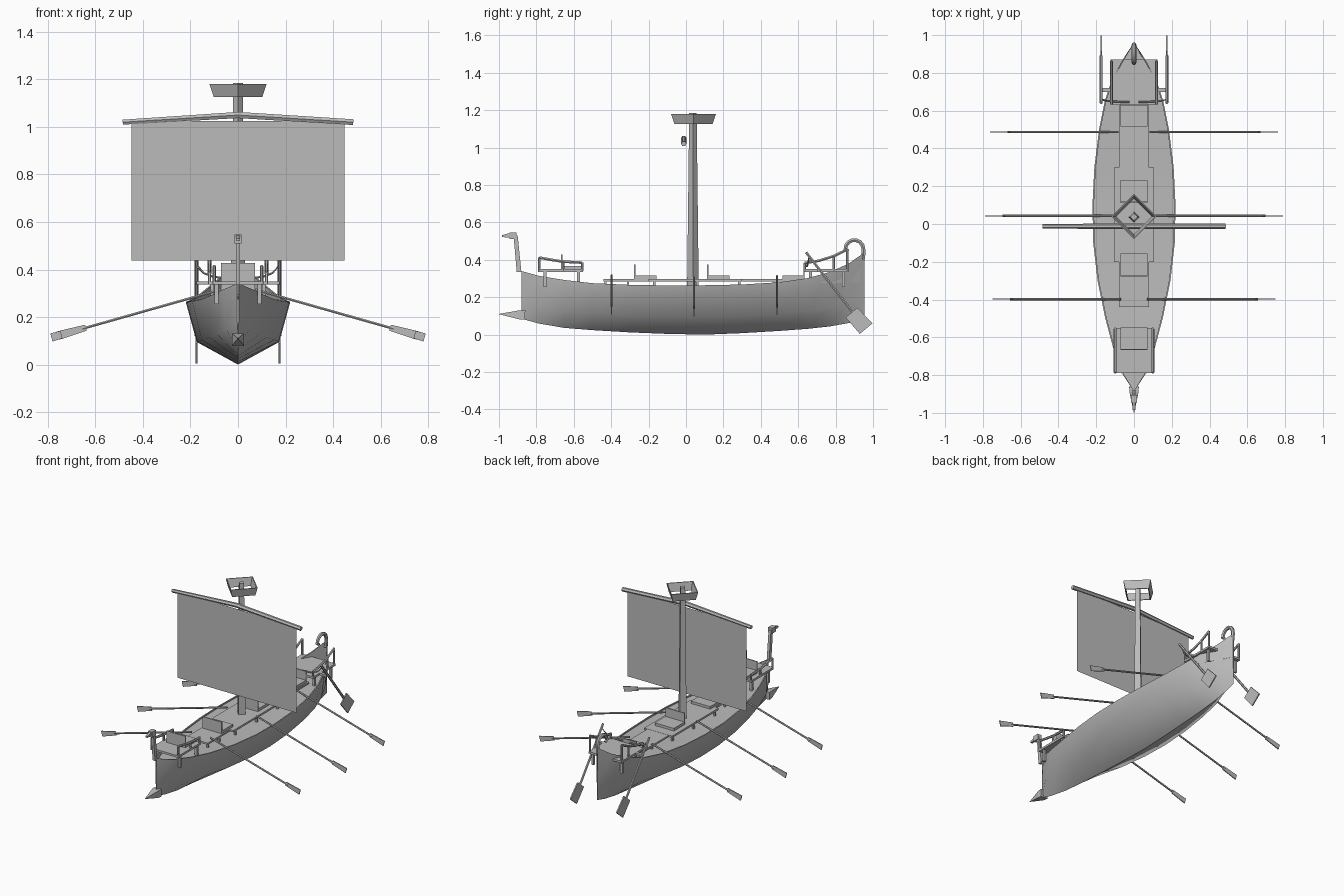
import bpy, bmesh, math
from mathutils import Vector

if "Cube" in bpy.data.objects:
    bpy.data.objects.remove(bpy.data.objects["Cube"])

mat = bpy.data.materials.new("plain grey")
mat.diffuse_color = (0.5, 0.5, 0.5, 1)
mat.use_nodes = True
mat.node_tree.nodes["Principled BSDF"].inputs["Base Color"].default_value = mat.diffuse_color


def finish(name, bm, smooth=None):
    bmesh.ops.recalc_face_normals(bm, faces=bm.faces)
    me = bpy.data.meshes.new(name)
    bm.to_mesh(me)
    bm.free()
    me.materials.append(mat)
    ob = bpy.data.objects.new(name, me)
    bpy.context.scene.collection.objects.link(ob)
    if smooth:
        bpy.ops.object.select_all(action='DESELECT')
        bpy.context.view_layer.objects.active = ob
        ob.select_set(True)
        bpy.ops.object.shade_smooth_by_angle(angle=math.radians(smooth))
    return ob


def box(name, x0, x1, y0, y1, z0, z1):
    bm = bmesh.new()
    bmesh.ops.create_cube(bm, size=1)
    for v in bm.verts:
        v.co = ((x0 + x1) / 2 + v.co.x * (x1 - x0),
                (y0 + y1) / 2 + v.co.y * (y1 - y0),
                (z0 + z1) / 2 + v.co.z * (z1 - z0))
    return finish(name, bm)


def rod(name, pts, radii, sides=6, smooth=None, turn=0.0):
    """Swept tube through pts; radii is one number or one per point."""
    pts = [Vector(p) for p in pts]
    if not isinstance(radii, (list, tuple)):
        radii = [radii] * len(pts)
    bm = bmesh.new()
    rings = []
    for i, p in enumerate(pts):
        d = (pts[min(i + 1, len(pts) - 1)] - pts[max(i - 1, 0)]).normalized()
        side = Vector((1, 0, 0)) if abs(d.x) < 0.8 else Vector((0, 1, 0))
        u = (side - d * side.dot(d)).normalized()
        w = d.cross(u)
        rings.append([bm.verts.new(p + radii[i] * (
            u * math.cos(turn + k * math.tau / sides) + w * math.sin(turn + k * math.tau / sides)))
            for k in range(sides)])
    for a, b in zip(rings, rings[1:]):
        for k in range(sides):
            bm.faces.new((a[k], a[(k + 1) % sides], b[(k + 1) % sides], b[k]))
    bm.faces.new(rings[0])
    bm.faces.new(rings[-1])
    return finish(name, bm, smooth)


def blade(name, a, b, w0, w1, wide, thick):
    """Flat paddle from a to b, widening from w0 to w1 along 'wide'."""
    a, b, wide, thick = Vector(a), Vector(b), Vector(wide).normalized(), Vector(thick)
    bm = bmesh.new()
    for p, w in ((a, w0), (b, w1)):
        for s in (-1, 1):
            for t in (-1, 1):
                bm.verts.new(p + wide * w * s + thick * t)
    bmesh.ops.convex_hull(bm, input=bm.verts)
    return finish(name, bm)


# Hull: stations of (y, half width, keel height, rim height)
stations = [(-0.88, 0.004, 0.085, 0.34), (-0.79, 0.065, 0.06, 0.315),
            (-0.65, 0.112, 0.036, 0.292), (-0.5, 0.152, 0.024, 0.275),
            (-0.3, 0.193, 0.012, 0.266), (-0.1, 0.216, 0.004, 0.263),
            (0.1, 0.22, 0.0, 0.264), (0.3, 0.21, 0.008, 0.268),
            (0.5, 0.185, 0.02, 0.28), (0.65, 0.155, 0.031, 0.302),
            (0.77, 0.115, 0.044, 0.335), (0.87, 0.06, 0.062, 0.38),
            (0.955, 0.004, 0.085, 0.44)]
bm = bmesh.new()
rows = []
for y, w, k, t in stations:
    deck = min(t - 0.008, 0.275)
    chine = k + 0.36 * (t - k)
    inner = max(w - 0.008, w * 0.5)
    half = [(w * 0.79, chine), (w, t), (inner, t), (inner, deck)]
    sec = [(-x, z) for x, z in reversed(half)] + [(0, k)] + half
    rows.append([bm.verts.new((x, y, z)) for x, z in sec])
for a, b in zip(rows, rows[1:]):
    for i in range(len(a)):
        j = (i + 1) % len(a)
        bm.faces.new((a[i], a[j], b[j], b[i]))
bm.faces.new(rows[0])
bm.faces.new(rows[-1])
finish("hull", bm, 55)

# Ram, stem post with animal-like head, curled stern post
rod("ram", [(0, -0.86, 0.105), (0, -0.89, 0.106), (0, -1.0, 0.11)],
    [0.036, 0.034, 0.001], 4, turn=math.pi / 4)
bm = bmesh.new()
for y, z in ((-0.905, 0.335), (-0.88, 0.335), (-0.9, 0.53), (-0.922, 0.53)):
    for x in (-0.009, 0.009):
        bm.verts.new((x, y, z))
bmesh.ops.convex_hull(bm, input=bm.verts)
finish("stem_post", bm)
box("figurehead", -0.015, 0.015, -0.945, -0.905, 0.51, 0.547)
blade("figurehead_snout", (0, -0.94, 0.532), (0, -0.985, 0.526), 0.012, 0.005, (0, 0, 1), (0.008, 0, 0))
curl = [(0, 0.945, 0.40), (0, 0.95, 0.44)]
curl += [(0, 0.9 + 0.048 * math.cos(a), 0.458 + 0.048 * math.sin(a))
         for a in [math.pi * i / 7 for i in range(8)]]
curl += [(0, 0.868, 0.447)]
rod("stern_curl", curl, [0.012] * 9 + [0.012, 0.009], 6, 40)

# Raised gangway with legs
box("gangway_front", -0.08, 0.08, -0.44, -0.2, 0.285, 0.297)
box("gangway_middle", -0.105, 0.105, -0.2, 0.3, 0.285, 0.298)
box("gangway_back", -0.08, 0.08, 0.3, 0.65, 0.285, 0.297)
for s in (-1, 1):
    for x, y in ((0.074, -0.43), (0.074, -0.31), (0.098, -0.17), (0.098, 0.06),
                 (0.098, 0.285), (0.074, 0.475)):
        box("gangway_leg", s * x - 0.006, s * x + 0.006, y - 0.006, y + 0.006, 0.245, 0.29)

# Seats with backrests
for y0, z, back in ((-0.665, 0.35, -0.665), (-0.275, 0.297, -0.275),
                    (0.115, 0.298, 0.115), (0.515, 0.297, 0.63)):
    box("seat", -0.072, 0.072, y0, y0 + 0.118, z, z + 0.018)
    box("seat_back", -0.072, 0.072, back - 0.003, back + 0.004, z, z + 0.078)

# Bow and stern platforms with posts and rails
box("bow_platform", -0.105, 0.105, -0.79, -0.55, 0.336, 0.35)
box("stern_platform", -0.125, 0.125, 0.63, 0.87, 0.336, 0.35)
decks = (("bow", 0.1, [(-0.785, 0.412), (-0.72, 0.4), (-0.655, 0.39), (-0.555, 0.385)]),
         ("stern", 0.12, [(0.635, 0.383), (0.71, 0.395), (0.79, 0.42), (0.862, 0.455)]))
for label, x, path in decks:
    for s in (-1, 1):
        rod(label + "_rail", [(s * x, y, z) for y, z in path], 0.008, 6)
        for i in (0, 2, 3):
            y, z = path[i]
            rod(label + "_rail_post", [(s * x, y, 0.34), (s * x, y, z)], 0.007, 6)
        for y in (path[0][0] + 0.03, path[3][0] - 0.02):
            box(label + "_platform_leg", s * x * 0.9 - 0.008, s * x * 0.9 + 0.008,
                y - 0.008, y + 0.008, 0.255, 0.34)

# Square tapered mast and open four-sided lookout basket
rod("mast", [(0, 0.037, 0.25), (0, 0.037, 1.185)], [0.031, 0.02], 4)
bm = bmesh.new()
loops = []
for r, z in ((0.102, 1.125), (0.12, 1.18), (0.112, 1.18), (0.094, 1.125)):
    loops.append([bm.verts.new((r * math.cos(k * math.pi / 2), 0.04 + r * math.sin(k * math.pi / 2), z))
                  for k in range(4)])
for i in range(4):
    a, b = loops[i], loops[(i + 1) % 4]
    for k in range(4):
        bm.faces.new((a[k], a[(k + 1) % 4], b[(k + 1) % 4], b[k]))
finish("lookout_basket", bm)

# Bent yard and flat sail
rod("yard", [(-0.485, -0.012, 1.02), (0, -0.012, 1.05), (0.485, -0.012, 1.02)],
    [0.012, 0.015, 0.014], 6)
bm = bmesh.new()
bm.faces.new([bm.verts.new((x, -0.012, z)) for x, z in
              ((-0.448, 0.438), (0.448, 0.438), (0.448, 1.025), (-0.448, 1.025))])
finish("sail", bm)

# Rowing oars, three each side, sloping down outwards
for y, reach in ((-0.398, 0.745), (0.043, 0.785), (0.487, 0.758)):
    for s in (-1, 1):
        def at(x):
            return (s * x, y, 0.305 - 0.283 * (x - 0.11))
        rod("oar", [at(reach - 0.675), at(reach - 0.09)], 0.006, 6)
        blade("oar_blade", at(reach - 0.105), at(reach), 0.013, 0.018, (s * 0.283, 0, 1), (0, 0.003, 0))

# Steering oars and tillers at the stern
for s in (-1, 1):
    x = s * 0.174
    rod("steering_oar", [(x, 0.642, 0.44), (x, 0.89, 0.12)], 0.008, 6)
    blade("steering_blade", (x, 0.885, 0.118), (x, 0.963, 0.032), 0.041, 0.044,
          (0, 0.77, 0.64), (0.004, 0, 0))
    rod("tiller", [(x, 0.66, 0.418), (s * 0.145, 0.652, 0.385), (s * 0.1, 0.648, 0.368),
                   (s * 0.025, 0.645, 0.365)], 0.005, 6)
    box("steering_bracket", min(s * 0.11, x), max(s * 0.11, x), 0.70, 0.72, 0.336, 0.35)
